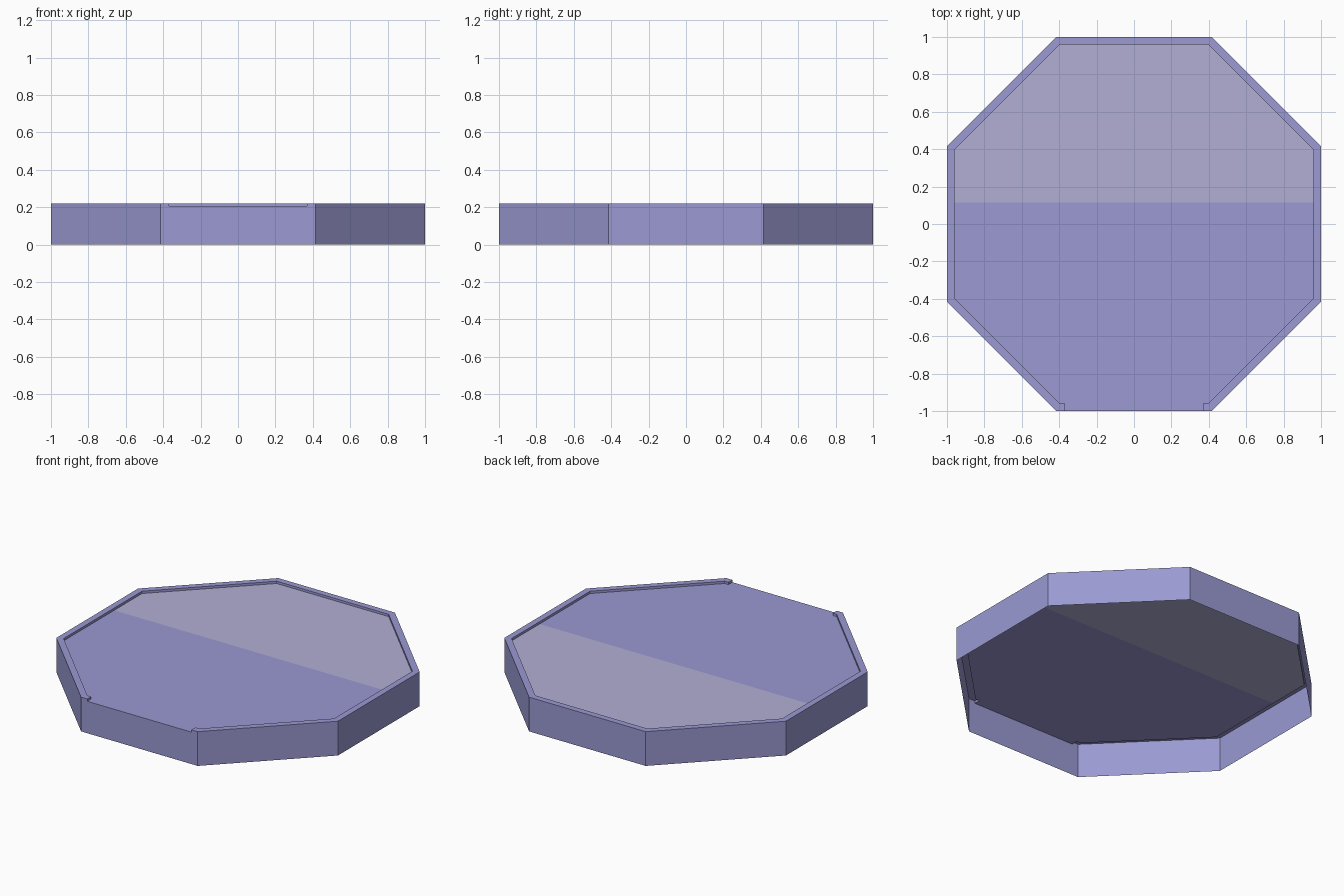
import bpy, bmesh, math

if "Cube" in bpy.data.objects:
    bpy.data.objects.remove(bpy.data.objects["Cube"])

TOP, FLOOR = 0.22, 0.205      # rim height, sunken floor height
OUT, INN = 1.0, 0.96          # outer and inner apothem of the octagon
GAP = 0.37                    # half width of the opening in the front rim


def material(name, color):
    m = bpy.data.materials.new(name)
    m.diffuse_color = (*color, 1)
    m.use_nodes = True
    m.node_tree.nodes["Principled BSDF"].inputs["Base Color"].default_value = m.diffuse_color
    return m


def rim_path(apothem):
    """Octagon outline, counterclockwise, open at the front gap."""
    r = apothem / math.cos(math.pi / 8)
    angles = [math.radians(-67.5 + 45 * i) for i in range(8)]
    return ([(GAP, -apothem)]
            + [(r * math.cos(a), r * math.sin(a)) for a in angles]
            + [(-GAP, -apothem)])


bm = bmesh.new()


def ring(path, z):
    return [bm.verts.new((x, y, z)) for x, y in path]


def strip(a, b):
    for i in range(len(a) - 1):
        bm.faces.new((a[i], a[i + 1], b[i + 1], b[i]))


outer, inner = rim_path(OUT), rim_path(INN)
base = ring(outer, 0)
rim_out = ring(outer, TOP)
rim_in = ring(inner, TOP)
low_in = ring(inner, FLOOR)
low_l, low_r = ring([(-GAP, -OUT), (GAP, -OUT)], FLOOR)

# Outer walls, flat rim and inner step (underside stays open)
strip(base, rim_out)
strip(rim_out, rim_in)
strip(rim_in, low_in)

# Front opening: lower wall and the two rim ends
bm.faces.new((base[-1], base[0], low_r, low_l))
bm.faces.new((rim_out[0], rim_in[0], low_in[0], low_r))
bm.faces.new((low_l, low_in[-1], rim_in[-1], rim_out[-1]))

# Sunken floor, cut into a front and a back colour zone
floor = bm.faces.new([low_l, low_r] + low_in)
bmesh.ops.bisect_plane(bm, geom=[floor] + list(floor.edges) + list(floor.verts),
                       plane_co=(0, 0.115, 0), plane_no=(0, 1, 0))
for f in bm.faces:
    f.normal_update()
    on_floor = all(abs(v.co.z - FLOOR) < 1e-4 for v in f.verts)
    f.material_index = int(on_floor and f.calc_center_median().y > 0.115)

mesh = bpy.data.meshes.new("octagonal_platform")
bm.to_mesh(mesh)
bm.free()
mesh.materials.append(material("periwinkle", (0.325, 0.32, 0.65)))
mesh.materials.append(material("pale_grey_lilac", (0.445, 0.43, 0.665)))
platform = bpy.data.objects.new("octagonal_platform", mesh)
bpy.context.collection.objects.link(platform)
